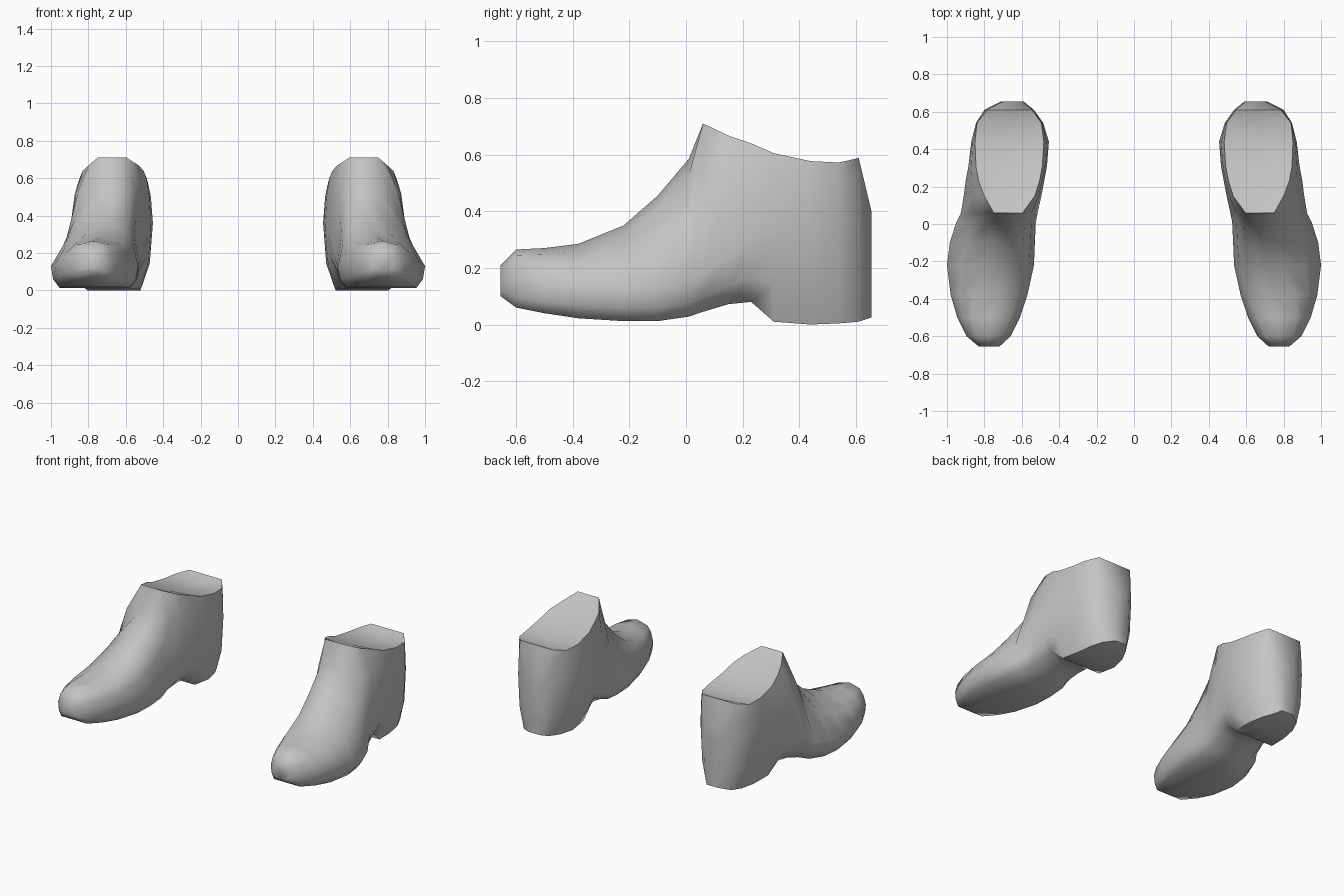
import bpy, bmesh

leather = bpy.data.materials.new("grey leather")
leather.diffuse_color = (0.55, 0.55, 0.55, 1)

# Sections from toe to heel:
# y, bottom z, top z, inner x, outer x, z of widest point, top edge inner x, outer x
SECTIONS = [
    (-0.655, 0.10, 0.21, 0.72, 0.83, 0.15, 0.74, 0.81),
    (-0.60, 0.06, 0.265, 0.66, 0.895, 0.15, 0.70, 0.85),
    (-0.50, 0.04, 0.27, 0.61, 0.945, 0.14, 0.66, 0.87),
    (-0.38, 0.022, 0.285, 0.57, 0.98, 0.14, 0.62, 0.86),
    (-0.22, 0.012, 0.35, 0.535, 1.0, 0.13, 0.60, 0.80),
    (-0.10, 0.012, 0.455, 0.53, 0.985, 0.13, 0.59, 0.765),
    (0.01, 0.028, 0.585, 0.525, 0.95, 0.15, 0.585, 0.75),
    (0.06, 0.045, 0.71, 0.515, 0.925, 0.18, 0.595, 0.75),
    (0.15, 0.072, 0.667, 0.495, 0.91, 0.24, 0.53, 0.80),
    (0.23, 0.08, 0.64, 0.48, 0.90, 0.30, 0.505, 0.83),
    (0.31, 0.01, 0.605, 0.465, 0.885, 0.33, 0.49, 0.845),
    (0.44, 0.0, 0.577, 0.455, 0.87, 0.36, 0.482, 0.85),
    (0.54, 0.004, 0.572, 0.485, 0.845, 0.38, 0.495, 0.84),
    (0.61, 0.01, 0.588, 0.535, 0.80, 0.36, 0.545, 0.785),
    (0.655, 0.025, 0.40, 0.59, 0.71, 0.22, 0.60, 0.70),
]


def lerp(a, b, t):
    return a + (b - a) * t


def ring(y, zb, zt, left, right, zm, tl, tr):
    """Twelve points around one section of the boot."""
    ankle = y > 0.05
    inset = (0.16 if ankle else 0.1) * (right - left)
    edge = zt if ankle else zt - 0.1 * (zt - zb)
    mid = zt - 0.012 if 0.1 < y < 0.6 else zt
    ux, uz = (0.4, 0.65) if ankle else (0.38, 0.6)

    def side(wide, sole, top):
        return [(sole, zb), (lerp(sole, wide, 0.75), lerp(zb, zm, 0.4)), (wide, zm),
                (lerp(wide, top, ux), lerp(zm, edge, uz)), (top, edge)]
    outer = side(right, right - inset, tr)
    inner = side(left, left + inset, tl)
    pts = outer + [((tl + tr) / 2, mid)] + inner[::-1] + [((left + right) / 2, zb)]
    return [(x, y, z) for x, z in pts]


def boot(name, sign):
    bm = bmesh.new()
    rings = [[bm.verts.new((sign * x, y, z)) for x, y, z in ring(*s)] for s in SECTIONS]
    n = len(rings[0])
    for a, b in zip(rings, rings[1:]):
        for i in range(n):
            j = (i + 1) % n
            bm.faces.new((a[i], a[j], b[j], b[i]))
    # toe and heel ends
    bm.faces.new(rings[0])
    bm.faces.new(rings[-1])
    bmesh.ops.recalc_face_normals(bm, faces=bm.faces)
    me = bpy.data.meshes.new(name)
    bm.to_mesh(me)
    bm.free()
    me.materials.append(leather)
    ob = bpy.data.objects.new(name, me)
    bpy.context.collection.objects.link(ob)
    bpy.ops.object.select_all(action='DESELECT')
    ob.select_set(True)
    bpy.context.view_layer.objects.active = ob
    bpy.ops.object.shade_smooth_by_angle(angle=1.1)


boot("right_boot", 1)
boot("left_boot", -1)
